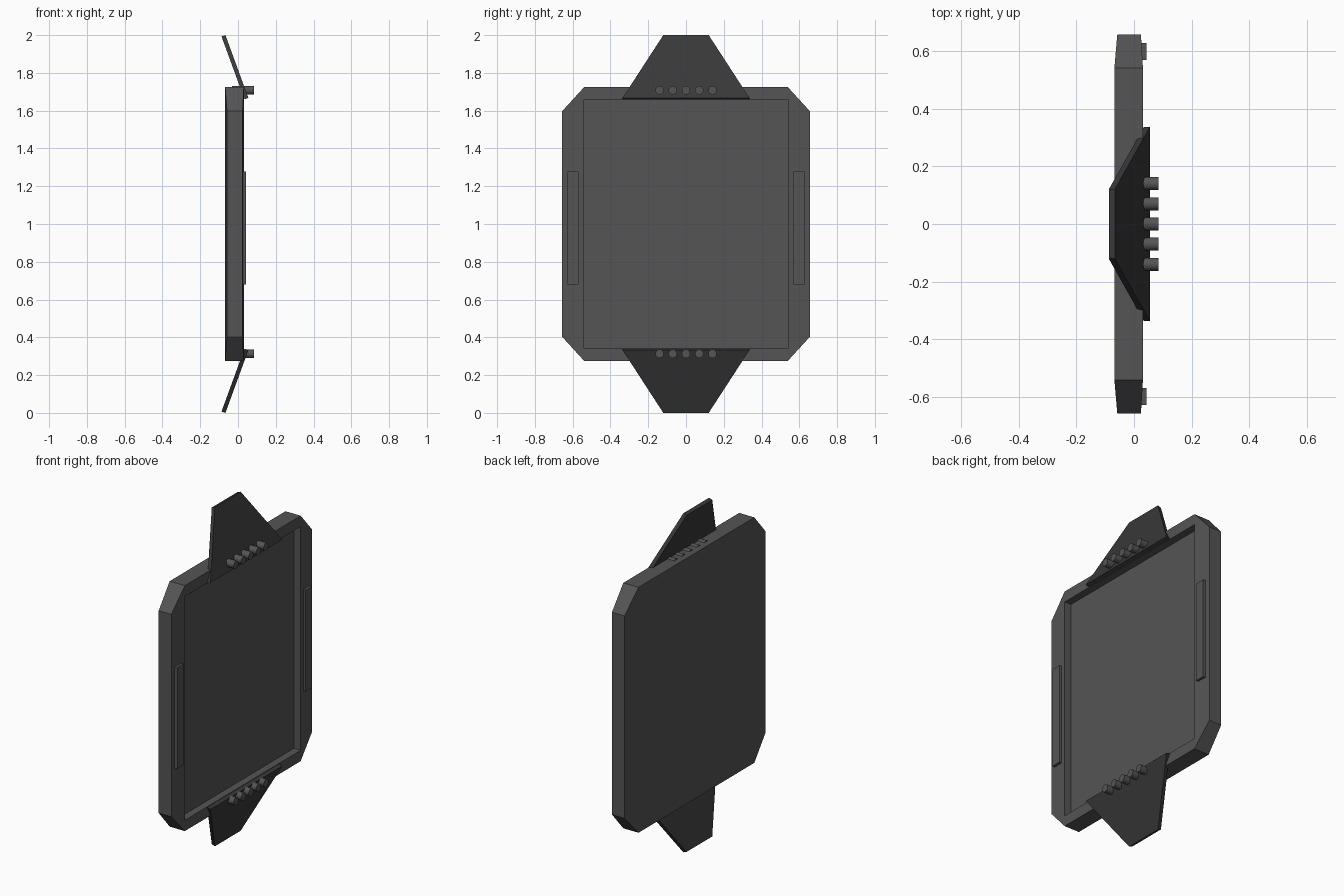
import bpy, bmesh, math
from mathutils import Matrix, Vector

if "Cube" in bpy.data.objects:
    bpy.data.objects.remove(bpy.data.objects["Cube"])


def material(name, v):
    m = bpy.data.materials.new(name)
    m.diffuse_color = (v, v, v, 1)
    m.use_nodes = True
    m.node_tree.nodes["Principled BSDF"].inputs["Base Color"].default_value = m.diffuse_color
    return m


BODY = material("dark_grey", 0.09)
FLAP = material("charcoal", 0.04)


def finish(name, bm, mat):
    bmesh.ops.recalc_face_normals(bm, faces=bm.faces)
    me = bpy.data.meshes.new(name)
    bm.to_mesh(me)
    bm.free()
    me.materials.append(mat)
    ob = bpy.data.objects.new(name, me)
    bpy.context.collection.objects.link(ob)
    return ob


def box(name, lo, hi, mat):
    bm = bmesh.new()
    lo, hi = Vector(lo), Vector(hi)
    size = Matrix.Diagonal((*(hi - lo), 1))
    bmesh.ops.create_cube(bm, size=1, matrix=Matrix.Translation((lo + hi) / 2) @ size)
    return finish(name, bm, mat)


# Panel body: clipped-corner slab, slightly thinner at its side edges
bm = bmesh.new()
columns = [(-0.656, 0.597, -0.058, 0.024), (-0.54, 0.724, -0.068, 0.031),
           (0.54, 0.724, -0.068, 0.031), (0.656, 0.597, -0.058, 0.024)]
rings = [[bm.verts.new(p) for p in ((x0, y, 1 - h), (x1, y, 1 - h), (x1, y, 1 + h), (x0, y, 1 + h))]
         for y, h, x0, x1 in columns]
for a, b in zip(rings, rings[1:]):
    for i in range(4):
        j = (i + 1) % 4
        bm.faces.new((a[i], a[j], b[j], b[i]))
bm.faces.new(rings[0])
bm.faces.new(rings[-1])
bmesh.ops.recalc_face_normals(bm, faces=bm.faces)

# Recessed screen area
for z in (0.34, 1.66):
    bmesh.ops.bisect_plane(bm, geom=bm.verts[:] + bm.edges[:] + bm.faces[:],
                           plane_co=(0, 0, z), plane_no=(0, 0, 1))
target = Vector((0.031, 0, 1))
screen = min(bm.faces, key=lambda f: (f.calc_center_median() - target).length)
res = bmesh.ops.extrude_face_region(bm, geom=[screen])
bmesh.ops.translate(bm, vec=(-0.044, 0, 0),
                    verts=[v for v in res["geom"] if isinstance(v, bmesh.types.BMVert)])
if screen.is_valid:
    bmesh.ops.delete(bm, geom=[screen], context='FACES_ONLY')
finish("panel_body", bm, BODY)

# Raised side strips
for side, s in (("left", -1), ("right", 1)):
    ya, yb = sorted((s * 0.568, s * 0.627))
    box(f"{side}_strip", (0.01, ya, 0.68), (0.043, yb, 1.277), BODY)

# Tilted trapezoid flaps with a row of pegs each
wide, narrow = Vector((0.0445, 0, 0.664)), Vector((-0.077, 0, 0.9965))
along = (narrow - wide).normalized()
half = Vector((along.z, 0, -along.x)) * 0.011
for end, s, peg_z in (("top", 1, 1.708), ("bottom", -1, 0.313)):
    bm = bmesh.new()
    layers = []
    for off in (-half, half):
        layer = []
        for base, y in ((wide, -0.336), (wide, 0.336), (narrow, 0.12), (narrow, -0.12)):
            p = base + off
            layer.append(bm.verts.new((p.x, y, 1 + s * p.z)))
        layers.append(layer)
        bm.faces.new(layer)
    for i in range(4):
        j = (i + 1) % 4
        bm.faces.new((layers[0][i], layers[0][j], layers[1][j], layers[1][i]))
    finish(f"{end}_flap", bm, FLAP)

    for i in range(5):
        bm = bmesh.new()
        place = Matrix.Translation((0.026, (i - 2) * 0.07, peg_z)) @ Matrix.Rotation(math.pi / 2, 4, 'Y')
        bmesh.ops.create_cone(bm, cap_ends=True, segments=20, radius1=0.0225,
                              radius2=0.0225, depth=0.118, matrix=place)
        peg = finish(f"{end}_peg_{i + 1}", bm, BODY)
        bpy.ops.object.select_all(action='DESELECT')
        bpy.context.view_layer.objects.active = peg
        peg.select_set(True)
        bpy.ops.object.shade_smooth_by_angle(angle=math.radians(30))
